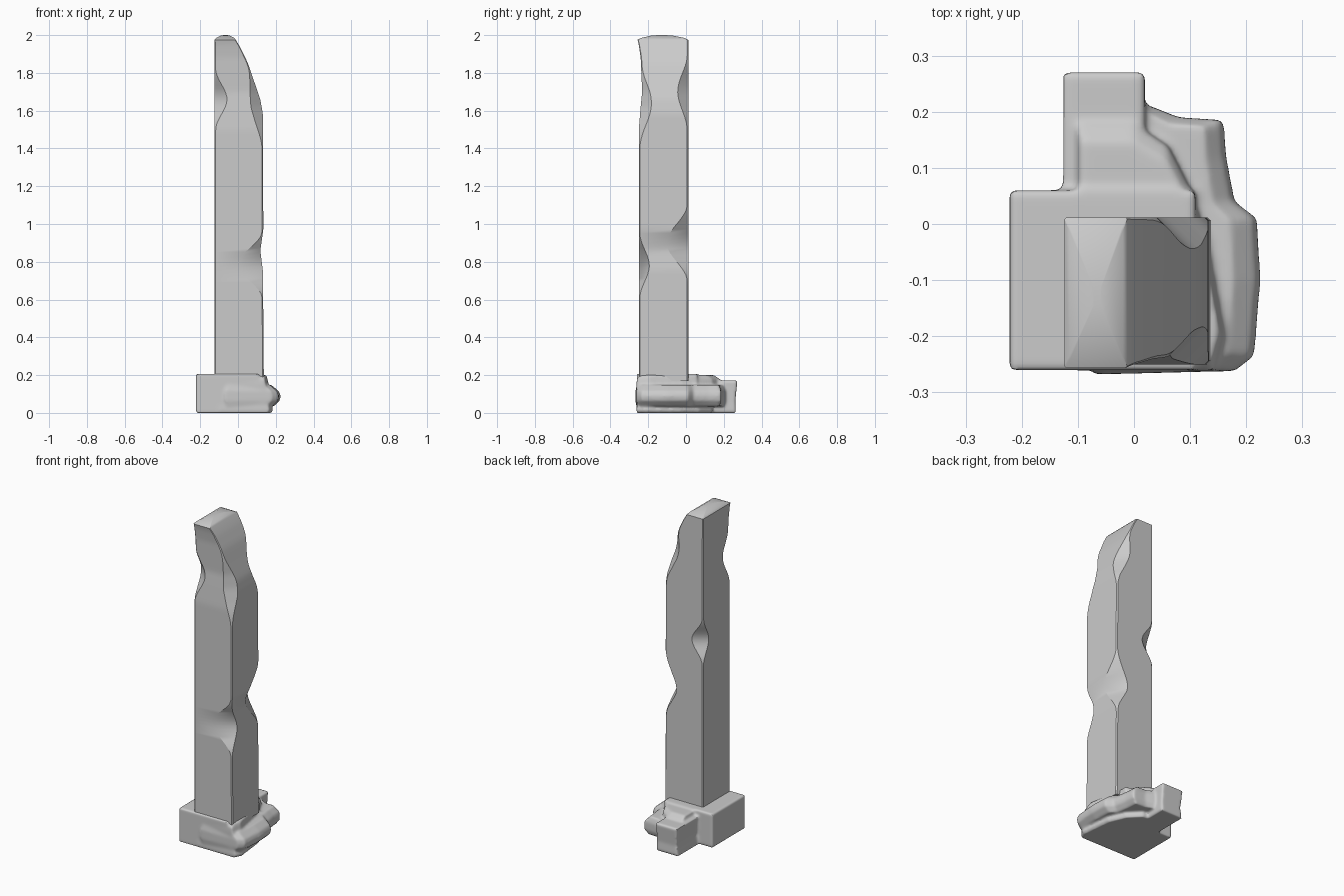
import bpy, bmesh, math

if "Cube" in bpy.data.objects:
    bpy.data.objects.remove(bpy.data.objects["Cube"])


def interp(table, z):
    """Piecewise linear lookup in a list of (z, value)."""
    if z <= table[0][0]:
        return table[0][1]
    for (z0, v0), (z1, v1) in zip(table, table[1:]):
        if z <= z1:
            return v0 + (v1 - v0) * (z - z0) / (z1 - z0)
    return table[-1][1]


def loft(bm, rings):
    """Skin a stack of equal-length closed rings and cap both ends."""
    loops = [[bm.verts.new(p) for p in ring] for ring in rings]
    for a, b in zip(loops, loops[1:]):
        n = len(a)
        for i in range(n):
            j = (i + 1) % n
            bm.faces.new((a[i], a[j], b[j], b[i]))
    bm.faces.new(loops[0][::-1])
    bm.faces.new(loops[-1])


def make_object(name, bm):
    bmesh.ops.recalc_face_normals(bm, faces=bm.faces)
    mesh = bpy.data.meshes.new(name)
    bm.to_mesh(mesh)
    bm.free()
    obj = bpy.data.objects.new(name, mesh)
    bpy.context.collection.objects.link(obj)
    bpy.ops.object.select_all(action='DESELECT')
    obj.select_set(True)
    bpy.context.view_layer.objects.active = obj
    return obj


# Broken pillar: square shaft, corner chips, sloping fracture at the top
X_MAX = [(0.15, 0.137), (0.75, 0.132), (0.86, 0.118), (0.97, 0.134), (1.58, 0.132),
         (1.66, 0.118), (1.75, 0.087), (1.85, 0.053), (1.93, 0.015), (1.98, -0.015)]
Y_MIN = [(1.5, -0.25), (1.62, -0.24), (1.7, -0.232), (1.88, -0.24), (1.95, -0.25), (1.98, -0.258)]
# per corner: chip centre height, half height, width on x face, width on y face
CHIPS = {
    "front_left": [(1.66, 0.16, 0.06, 0.05)],
    "front_right": [(0.78, 0.17, 0.12, 0.05), (1.62, 0.22, 0.05, 0.05)],
    "back_right": [(0.90, 0.20, 0.06, 0.11), (1.70, 0.20, 0.05, 0.05)],
    "back_left": [(1.22, 0.14, 0.07, 0.05)],
}


def chip(corner, z):
    cx = cy = 0.006
    for zc, h, wx, wy in CHIPS[corner]:
        t = max(0.0, 1 - abs(z - zc) / h)
        s = t * t * (3 - 2 * t)
        cx, cy = cx + wx * s, cy + wy * s
    return cx, cy


def shaft_ring(z):
    x0, x1 = -0.124, interp(X_MAX, z)
    y0, y1 = interp(Y_MIN, z), 0.012
    k = min(1.0, (x1 - x0) / 0.2)
    ring = []
    for name, x, y, sx, sy in (("front_left", x0, y0, 1, 1), ("front_right", x1, y0, -1, 1),
                               ("back_right", x1, y1, -1, -1), ("back_left", x0, y1, 1, -1)):
        cx, cy = chip(name, z)
        pair = [(x, y + sy * cy * k, z), (x + sx * cx * k, y, z)]
        ring += pair if sx == sy else pair[::-1]
    return ring


bm = bmesh.new()
N = 90
rings = [shaft_ring(0.17 + (1.975 - 0.17) * i / N) for i in range(N + 1)]
# low crest on the broken top
for f, z in ((0.85, 1.985), (0.4, 1.998), (0.12, 2.0)):
    rings.append([(-0.065 + (x + 0.065) * f, -0.13 + (y + 0.13) * f, z) for x, y, _ in rings[N]])
loft(bm, rings)
make_object("pillar", bm)
bpy.ops.object.shade_smooth_by_angle(angle=math.radians(32))


# Rubble base: overlapping slabs fused and softened
def slab(bm, outline, levels):
    """Stack an outline at (z, x scale, y scale), scaled about the pillar axis."""
    loft(bm, [[(x * sx, -0.1 + (y + 0.1) * sy, z) for x, y in outline] for z, sx, sy in levels])


def box(x0, x1, y0, y1):
    return [(x0, y0), (x1, y0), (x1, y1), (x0, y1)]


bm = bmesh.new()
slab(bm, box(-0.222, 0.11, -0.26, 0.06), [(0, 1, 1), (0.207, 1, 1)])
slab(bm, box(-0.127, 0.02, -0.1, 0.272), [(0, 1, 0.98), (0.06, 0.93, 0.97), (0.172, 1, 1)])
# upper ledge around the pillar foot
slab(bm, [(-0.1, -0.258), (0.14, -0.262), (0.157, -0.2), (0.125, -0.02), (0.095, 0.07),
          (0.06, 0.14), (0.0, 0.18), (-0.1, 0.18)],
     [(0.05, 1, 1), (0.15, 1.04, 1), (0.18, 1, 0.99), (0.2, 0.97, 0.88)])
# bulging lip on the right
slab(bm, [(-0.07, -0.268), (0.18, -0.262), (0.215, -0.235), (0.226, -0.1), (0.22, 0.01),
          (0.18, 0.04), (0.165, 0.12), (0.16, 0.185), (0.08, 0.19), (0.03, 0.21), (-0.05, 0.21)],
     [(0.035, 0.84, 0.97), (0.065, 0.98, 1), (0.09, 1, 1), (0.115, 0.96, 1), (0.148, 0.78, 0.96)])
# bottom foot, set back under the lip
slab(bm, [(-0.1, -0.262), (0.165, -0.262), (0.186, -0.22), (0.165, -0.03), (0.12, 0.07),
          (0.05, 0.14), (-0.1, 0.15)],
     [(0, 0.95, 0.99), (0.015, 1, 1), (0.04, 0.95, 0.99), (0.08, 0.84, 0.97)])
base = make_object("rubble_base", bm)
remesh = base.modifiers.new("fuse", 'REMESH')
remesh.mode = 'VOXEL'
remesh.voxel_size = 0.007
smooth = base.modifiers.new("soften", 'SMOOTH')
smooth.factor = 0.5
smooth.iterations = 7
for m in ("fuse", "soften"):
    bpy.ops.object.modifier_apply(modifier=m)
bpy.ops.object.shade_smooth_by_angle(angle=math.radians(40))
